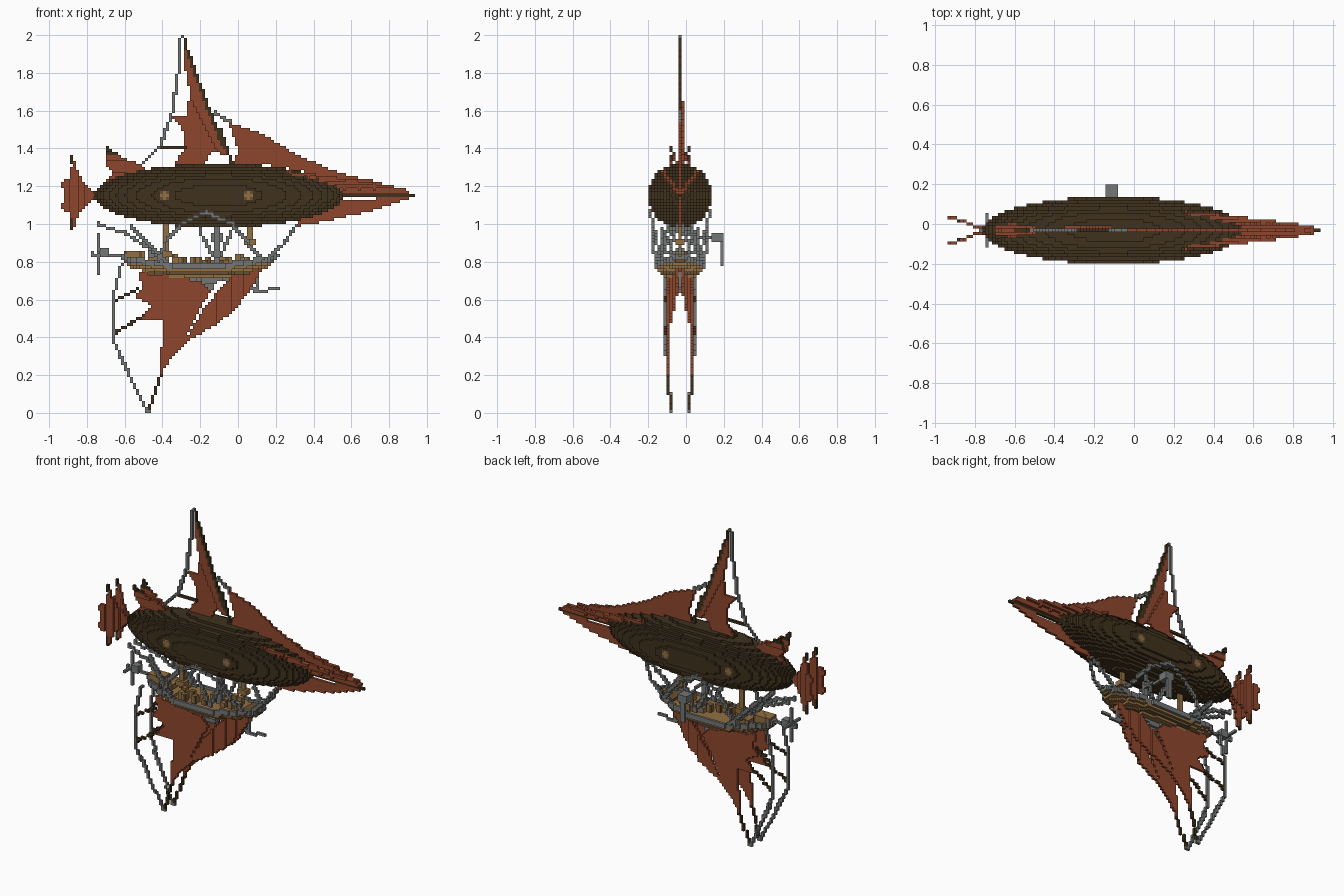
import bpy, bmesh, math, random
from mathutils import Vector

cube = bpy.data.objects.get("Cube")
if cube:
    bpy.data.objects.remove(cube)

random.seed(4)
SIZE = 2 / 126          # edge of one block; all lengths below are in blocks
SHIFT = -2              # the balloon axis sits slightly towards the front
taken = set()


def material(name, colour):
    mat = bpy.data.materials.new(name)
    mat.use_nodes = True
    mat.diffuse_color = (*colour, 1)
    mat.node_tree.nodes["Principled BSDF"].inputs["Base Color"].default_value = (*colour, 1)
    return mat


RUST = material("rust canvas", (.275, .062, .026))
BARK = material("dark brown", (.05, .031, .013))
STEEL = material("steel grey", (.175, .185, .182))
BRASS = material("brass tan", (.29, .16, .056))
TIMBER = material("timber brown", (.14, .08, .032))

# The six sides of a block: direction and the four corners
SIDES = []
for axis in range(3):
    for sign in (0, 1):
        u, w = (axis + 1) % 3, (axis + 2) % 3
        corners = []
        for a, b in ((0, 0), (1, 0), (1, 1), (0, 1)):
            corner = [0, 0, 0]
            corner[axis], corner[u], corner[w] = sign, a, b
            corners.append(tuple(corner))
        step = [0, 0, 0]
        step[axis] = 2 * sign - 1
        SIDES.append((tuple(step), corners if sign else corners[::-1]))


def build(name, cells, mats, rule=lambda x, y, z: 0):
    """Make an object from the outer faces of a set of blocks."""
    cells = set(cells) - taken
    taken.update(cells)
    bm, verts = bmesh.new(), {}
    for x, y, z in sorted(cells):
        for (dx, dy, dz), corners in SIDES:
            if (x + dx, y + dy, z + dz) in cells:
                continue
            ring = []
            for a, b, c in corners:
                key = (x + a, y + b, z + c)
                if key not in verts:
                    verts[key] = bm.verts.new(
                        (key[0] * SIZE, (key[1] - .5 + SHIFT) * SIZE, key[2] * SIZE))
                ring.append(verts[key])
            bm.faces.new(ring).material_index = rule(x, y, z)
    mesh = bpy.data.meshes.new(name)
    bm.to_mesh(mesh)
    bm.free()
    for mat in mats:
        mesh.materials.append(mat)
    obj = bpy.data.objects.new(name, mesh)
    bpy.context.collection.objects.link(obj)


def path(*points):
    """Blocks along a bent rod through (x, y, z) points."""
    cells = set()
    for p, q in zip(points, points[1:]):
        p, q = Vector(p), Vector(q)
        count = int((q - p).length * 2) + 1
        for i in range(count + 1):
            x, y, z = p.lerp(q, i / count)
            cells.add((math.floor(x), round(y), math.floor(z)))
    return cells


def box(xs, ys, zs):
    return {(x, y, z) for x in range(*xs) for y in range(*ys) for z in range(*zs)}


def mirror(cells):
    return set(cells) | {(x, -y, z) for x, y, z in cells}


def inside(x, z, outline):
    hit = False
    for (ax, az), (bx, bz) in zip(outline, outline[1:] + outline[:1]):
        if (az > z) != (bz > z) and x < (bx - ax) * (z - az) / (bz - az) + ax:
            hit = not hit
    return hit


def sail(outline, offset=lambda x, z: 0):
    """Blocks of a thin sail with a side outline, bent sideways by offset."""
    xs, zs = zip(*outline)
    return {(x, round(offset(x, z)), z)
            for x in range(math.floor(min(xs)), math.ceil(max(xs)))
            for z in range(math.floor(min(zs)), math.ceil(max(zs)))
            if inside(x + .5, z + .5, outline)}


# Rods and spars in steel and dark wood
build("top_mast", path((-19, 0, 125), (-20, 0, 113), (-22, 0, 100), (-26, 0, 89), (-33, 0, 82))
      | path((-8, 0, 100), (-3, 0, 97)), [STEEL])
build("top_booms", path((-26, 0, 89), (-18, 0, 88)) | path((-6, 0, 94), (-2, 0, 83))
      | path((-18, 0, 124), (-12, 0, 107), (-5, 0, 89)), [BARK])
build("keel_spars", mirror(path((-39, 5, 49), (-41, 5, 41), (-42, 5, 25), (-37, 4, 14),
                                (-30, 3, 0))), [STEEL])
build("keel_booms", mirror(path((-26, 4, 12), (-30, 3, 0)) | path((-42, 5, 37), (-34, 4, 41))
                           | path((-42, 5, 26), (-32, 4, 32))), [BARK])
build("tail_spar", path((34, 0, 72), (58, 0, 72)), [BARK])
build("rudder_tips", mirror(path((-56, 3, 83), (-56, 3, 85)) | path((-56, 3, 61), (-56, 3, 64))),
      [BARK])

# Balloon with brass stars above the lanterns
CX, CZ, LENGTH, RADIUS = -6.3, 72.5, 41.5, 10.7
envelope = {(x, y, z) for x in range(-48, 36) for y in range(-11, 12) for z in range(61, 84)
            if ((x + .5 - CX) / LENGTH) ** 2
            + (y * y + (z + .5 - CZ) ** 2) / RADIUS ** 2 <= 1}


def balloon_paint(x, y, z):
    across, up = min(abs(x + 25), abs(x - 3)), abs(z - 72)
    if abs(y) < 8 or max(across, up) > 1:
        return 0
    return 1 if across + up < 2 else 2


build("balloon", envelope, [BARK, BRASS, TIMBER], balloon_paint)

# Sails
build("top_sail", sail([(-18.5, 126), (-17, 119), (-13, 109), (-8.5, 98), (-6, 91), (-3.5, 86),
                        (-9, 87), (-11, 83), (-21, 83), (-18, 88), (-17.5, 93), (-22, 99),
                        (-17.5, 99), (-16, 106), (-17.5, 114)],
                       lambda x, z: z < 111 and x + z / 2 < 36), [RUST])
build("upper_tail_sail", sail([(-3, 97), (8, 93), (20, 86), (34, 80), (47, 77), (58, 73),
                               (58, 72), (49, 73), (34, 77), (20, 81), (8, 83), (-1, 83),
                               (0, 88), (-2, 94)]), [RUST])
build("lower_tail_sail", sail([(58, 72), (47, 68), (30, 64), (18, 62), (24, 67), (35, 71)]),
      [RUST])
wings = set()
for x in range(16, 57):
    reach = 5.5 * ((58 - x) / 42) ** .7
    wings |= path((x, 0, 73), (x, reach, 73 + 1.3 * reach))
build("side_tail_sails", mirror(wings), [RUST])
fan = sail([(-59, 77), (-56, 78), (-55, 86), (-53, 80), (-51, 76), (-47, 72.5), (-51, 69),
            (-53, 66), (-55, 61), (-56, 67), (-59, 68), (-57.5, 72.5)],
           lambda x, z: (-47 - x) * .36)
build("rudder_fans", mirror(fan), [RUST])
fins = sail([(-44, 89), (-38, 85), (-32, 83), (-30, 80), (-42, 76), (-45, 76), (-42, 80),
             (-44, 83)], lambda x, z: max(0, (z - 78) * .28))
build("rear_fins", mirror(fins), [RUST, BARK], lambda x, y, z: int(z > 85))
build("keel_rear_sails", mirror(
    sail([(-33, 47), (-13, 44), (-9, 41), (-13, 34), (-16, 28), (-18, 23), (-23, 17), (-26, 12),
          (-25, 31), (-33, 31), (-29, 36), (-35, 39), (-32, 41)],
         lambda x, z: 3 + min(z, 25) * .06)), [RUST])
build("keel_front_sails", mirror(
    sail([(9, 50), (6, 44), (-1, 34), (-8, 29), (-18, 23), (-16, 27), (-12, 34), (-8, 39),
          (-3, 45)], lambda x, z: 4 * min(1, max(0, (9 - x) / 19)))), [RUST])

# Gondola: boat hull with a rail, and a keel cone below
hull, rail = set(), set()
for x in range(-39, 13):
    along = (x + .5 + 13) / 26
    fullness = math.sqrt(1 - along * along)
    width, deck = 8.5 * fullness, round(49 + 3 * along * along)
    half = math.floor(width)
    for y in range(-half, half + 1):
        depth = 5 * fullness * (1 - (y / (width + 1)) ** 2)
        hull |= box((x, x + 1), (y, y + 1), (round(deck - depth), deck))
    rail |= mirror(box((x, x + 1), (half, half + 1), (deck - 1, deck + 1)))
build("gondola_rail", rail, [STEEL])
build("gondola_hull", hull, [BRASS, TIMBER, STEEL],
      lambda x, y, z: 2 if z < 45 else int(z % 4 == 2))
cone = set()
for z in range(40, 46):
    r = (z - 39) // 2
    cone |= box((-12 - r, -9 + r), (-r, r + 1), (z, z + 1))
build("keel_cone", cone, [STEEL])

# Deck cabin, brass cargo, steel fittings
build("stern_cabin", box((-38, -31), (-2, 3), (50, 54)) | box((-30, -27), (-4, 5), (49, 52)),
      [BRASS, TIMBER], lambda x, y, z: int((x + y) % 5 == 0))


def scatter(count, top):
    cells = set()
    for _ in range(count):
        x, y = random.randint(-33, 4), random.randint(-6, 5)
        cells |= box((x, x + 2), (y, y + 2), (48, random.randint(50, top)))
    return cells


build("deck_fittings", scatter(6, 54), [STEEL])
build("deck_cargo", scatter(22, 53), [BRASS, TIMBER], lambda x, y, z: int((x + y) % 5 == 0))

# Brass lanterns hung from the balloon
for side, x, foot in (("stern", -25, 51), ("bow", 3, 55)):
    build(side + "_lantern", box((x, x + 2), (0, 1), (foot, 63))
          | box((x - 1, x + 3), (-1, 2), (foot + 1, foot + 3)), [BRASS])

# Rigging that hangs the gondola from the balloon
rigging = (path((-27, 8, 50), (-24, 9, 57), (-19, 9, 63), (-11, 10, 67), (-2, 9, 63),
                (3, 8, 57), (8, 5, 51))
           | path((19, 1, 62), (15, 3, 56), (10, 3, 52))
           | path((-47, 2, 63), (-38, 3, 60), (-30, 5, 55), (-25, 7, 51))
           | path((-36, 4, 62), (-30, 6, 56), (-24, 8, 50))
           | path((-7, 6, 50), (-13, 6, 61)) | path((-7, 6, 50), (-2, 6, 61)))
build("rigging", mirror(rigging), [STEEL])

# Stern propeller, side engine and bow anchor
build("stern_propeller", path((-49, 0, 53), (-36, 0, 52)) | path((-47, 0, 46), (-47, 0, 59))
      | path((-47, -5, 53), (-47, 5, 53)) | box((-46, -43), (-1, 2), (52, 55)), [STEEL])
build("side_engine", box((-9, -5), (11, 15), (57, 60)) | box((-8, -6), (14, 15), (49, 60))
      | box((-8, -6), (0, 1), (49, 62)) | path((-7, 0, 60), (-7, 11, 58)), [STEEL])
build("bow_anchor", path((8, 0, 50), (13, 0, 52)) | path((6, 0, 49), (7, 0, 40))
      | path((3, 0, 46), (4, 0, 42), (7, 0, 40), (10, 0, 41), (13, 0, 41)), [STEEL])
